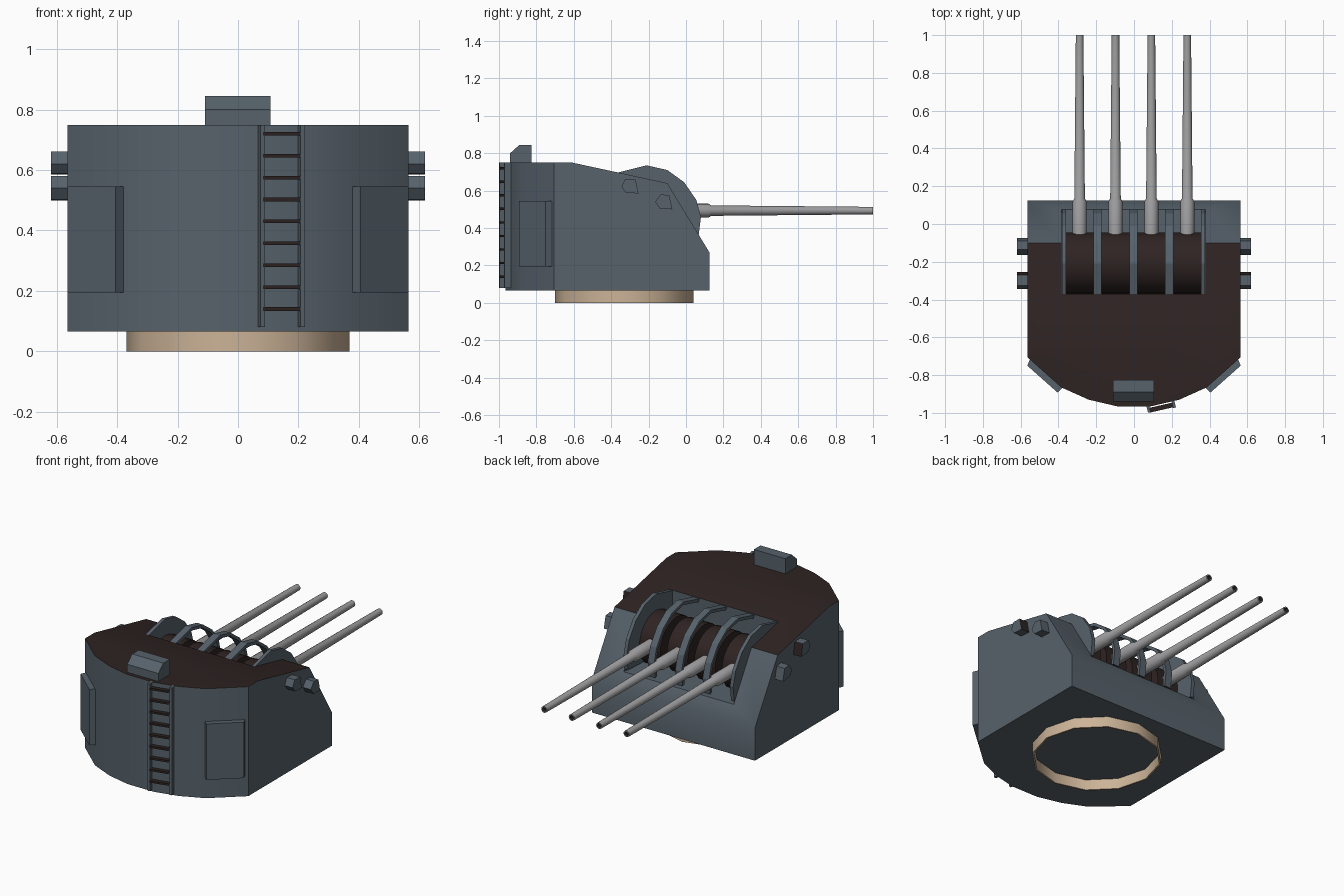
import bpy, bmesh, math
from mathutils import Vector, Matrix

if "Cube" in bpy.data.objects:
    bpy.data.objects.remove(bpy.data.objects["Cube"], do_unlink=True)


def material(name, rgb):
    m = bpy.data.materials.new(name)
    m.use_nodes = True
    m.diffuse_color = (*rgb, 1)
    bsdf = m.node_tree.nodes["Principled BSDF"]
    bsdf.inputs["Base Color"].default_value = (*rgb, 1)
    bsdf.inputs["Roughness"].default_value = 0.7
    return m


SLATE = material("slate_grey", (0.095, 0.122, 0.147))
BROWN = material("dark_brown", (0.027, 0.017, 0.016))
STEEL = material("light_steel", (0.34, 0.34, 0.35))
TAN = material("tan", (0.60, 0.45, 0.31))


def finish(name, bm, mats):
    bmesh.ops.recalc_face_normals(bm, faces=bm.faces)
    mesh = bpy.data.meshes.new(name)
    bm.to_mesh(mesh)
    bm.free()
    for m in mats:
        mesh.materials.append(m)
    ob = bpy.data.objects.new(name, mesh)
    bpy.context.collection.objects.link(ob)
    return ob


def smooth(ob, angle=35):
    bpy.ops.object.select_all(action="DESELECT")
    ob.select_set(True)
    bpy.context.view_layer.objects.active = ob
    bpy.ops.object.shade_smooth_by_angle(angle=math.radians(angle))


def prism_mesh(points, axis, lo, hi):
    """Extrude a (y, z) outline along x, or an (x, y) outline along z."""
    bm = bmesh.new()
    place = (lambda p: (lo, *p)) if axis == "x" else (lambda p: (*p, lo))
    face = bm.faces.new([bm.verts.new(place(p)) for p in points])
    out = bmesh.ops.extrude_face_region(bm, geom=[face])
    step = Vector((hi - lo, 0, 0)) if axis == "x" else Vector((0, 0, hi - lo))
    moved = [v for v in out["geom"] if isinstance(v, bmesh.types.BMVert)]
    bmesh.ops.translate(bm, verts=moved, vec=step)
    return bm


def prism(name, points, axis, lo, hi, mat):
    return finish(name, prism_mesh(points, axis, lo, hi), [mat])


def box(name, centre, size, mat, turn=0):
    bm = bmesh.new()
    bmesh.ops.create_cube(bm, size=1)
    bmesh.ops.scale(bm, verts=bm.verts, vec=size)
    ob = finish(name, bm, [mat])
    ob.location = centre
    ob.rotation_euler.z = turn
    return ob


def lathe(name, profile, turn, origin, sides, mats):
    """Spin an (radius, height) profile about z, then turn and place it."""
    bm = bmesh.new()
    verts = [bm.verts.new((r, 0, h)) for r, h in profile]
    edges = [bm.edges.new(pair) for pair in zip(verts, verts[1:])]
    bmesh.ops.spin(bm, geom=verts + edges, cent=(0, 0, 0), axis=(0, 0, 1),
                   angle=math.tau, steps=sides, use_duplicate=False)
    bmesh.ops.remove_doubles(bm, verts=bm.verts, dist=1e-4)
    top = max(h for r, h in profile)
    for f in bm.faces:
        # the bore recess takes the last colour
        if len(mats) > 1 and f.calc_center_median().z > top - 0.05:
            if all(v.co.xy.length < 0.014 for v in f.verts):
                f.material_index = 1
    bmesh.ops.transform(bm, matrix=Matrix.Translation(origin) @ turn, verts=bm.verts)
    ob = finish(name, bm, mats)
    smooth(ob)
    return ob


ALONG_X = Matrix.Rotation(math.pi / 2, 4, "Y")
ALONG_Y = Matrix.Rotation(-math.pi / 2, 4, "X")

# Turret housing: rounded rear wall, sloped roof and sloped gun face
half = [(0.565, 0.125), (0.565, -0.705), (0.385, -0.865), (0.24, -0.93), (0.09, -0.965)]
outline = half + [(-x, y) for x, y in reversed(half)]
bm = prism_mesh(outline, "z", 0.065, 0.75)
for point, normal in (((0, -0.61, 0.75), (0, 0.11, 0.51)),
                      ((0, -0.10, 0.64), (0, 0.37, 0.225))):
    geom = bm.verts[:] + bm.edges[:] + bm.faces[:]
    bmesh.ops.bisect_plane(bm, geom=geom, plane_co=point, plane_no=normal, clear_outer=True)
    bmesh.ops.holes_fill(bm, edges=[e for e in bm.edges if e.is_boundary], sides=0)
bmesh.ops.recalc_face_normals(bm, faces=bm.faces)
for f in bm.faces:
    f.material_index = 1 if f.normal.z > 0.9 else 0
housing = finish("turret_housing", bm, [SLATE, BROWN])

# Gun well cut through roof and gun face
cutter = box("well_cutter", (-0.003, -0.147, 0.65), (0.762, 0.446, 0.6), SLATE)
cut = housing.modifiers.new("gun_well", "BOOLEAN")
cut.operation = "DIFFERENCE"
cut.solver = "EXACT"
cut.object = cutter
bpy.context.view_layer.update()
bpy.ops.object.select_all(action="DESELECT")
housing.select_set(True)
bpy.context.view_layer.objects.active = housing
bpy.ops.object.modifier_apply(modifier=cut.name)
bpy.data.objects.remove(cutter, do_unlink=True)
smooth(housing)

# Open base ring
lathe("base_ring", [(0.37, 0), (0.37, 0.07), (0.36, 0.07), (0.36, 0), (0.37, 0)],
      Matrix(), (0, -0.33, 0), 12, [TAN])

# Gun well dividers: solid outer cheeks, open arched ribs between the guns
arc = [(-0.37, 0.695), (-0.21, 0.735), (-0.10, 0.71), (-0.01, 0.645),
       (0.055, 0.55), (0.08, 0.46), (0.068, 0.365)]
inner = [(-0.2 + (y + 0.2) * 0.93, 0.46 + (z - 0.46) * 0.93) for y, z in arc]
for side, x in (("left", 0.365), ("right", -0.371)):
    prism(side + "_cheek", arc + [(-0.37, 0.345)], "x", x - 0.011, x + 0.011, SLATE)
for i in range(3):
    x = -0.003 + (i - 1) * 0.19
    prism(f"arched_rib_{i + 1}", arc + inner[::-1], "x", x - 0.022, x + 0.022, SLATE)

# Four guns, each with a drum mount, sleeve and tapered barrel
for i in range(4):
    x = -0.003 + (i - 1.5) * 0.19
    lathe(f"gun_drum_{i + 1}", [(0, -0.073), (0.163, -0.073), (0.163, 0.073), (0, 0.073)],
          ALONG_X, (x, -0.207, 0.47), 24, [BROWN])
    lathe(f"gun_barrel_{i + 1}",
          [(0, -0.08), (0.037, -0.08), (0.037, 0.12), (0.028, 0.135), (0.02, 1.0),
           (0.013, 1.0), (0.013, 0.98), (0, 0.98)],
          ALONG_Y, (x, 0, 0.493), 16, [STEEL, BROWN])

# Rooftop sight hood
prism("sight_hood", [(-0.94, 0.745), (-0.94, 0.80), (-0.89, 0.845), (-0.825, 0.845),
                     (-0.825, 0.745)], "x", -0.11, 0.107, SLATE)

# Mirrored side ports and rear doors
rear_port = [(-0.345, 0.62), (-0.325, 0.662), (-0.27, 0.66), (-0.254, 0.585), (-0.32, 0.588)]
front_port = [(-0.165, 0.54), (-0.135, 0.58), (-0.09, 0.575), (-0.073, 0.50), (-0.14, 0.503)]
door = [(0.565, -0.75), (0.405, -0.892), (0.38, -0.868), (0.55, -0.715)]
for side, s in (("left", 1), ("right", -1)):
    lo, hi = sorted((s * 0.555, s * 0.62))
    port = prism(side + "_rear_port", rear_port, "x", lo, hi, SLATE)
    port.data.materials.append(BROWN)
    for p in port.data.polygons:
        p.material_index = 1 if p.normal.y > 0.9 else 0
    prism(side + "_front_port", front_port, "x", lo, hi, SLATE)
    prism(side + "_rear_door", [(s * x, y) for x, y in door], "z", 0.195, 0.545, SLATE)

# Ladder on the rear wall
tilt = math.radians(13)
for side, x, y in (("inner", 0.077, -0.978), ("outer", 0.21, -0.953)):
    box(f"ladder_{side}_rail", (x, y, 0.415), (0.015, 0.04, 0.67), SLATE, tilt)
for i in range(9):
    box(f"ladder_rung_{i + 1}", (0.1435, -0.972, 0.14 + i * 0.0725),
        (0.13, 0.025, 0.012), BROWN, tilt)
